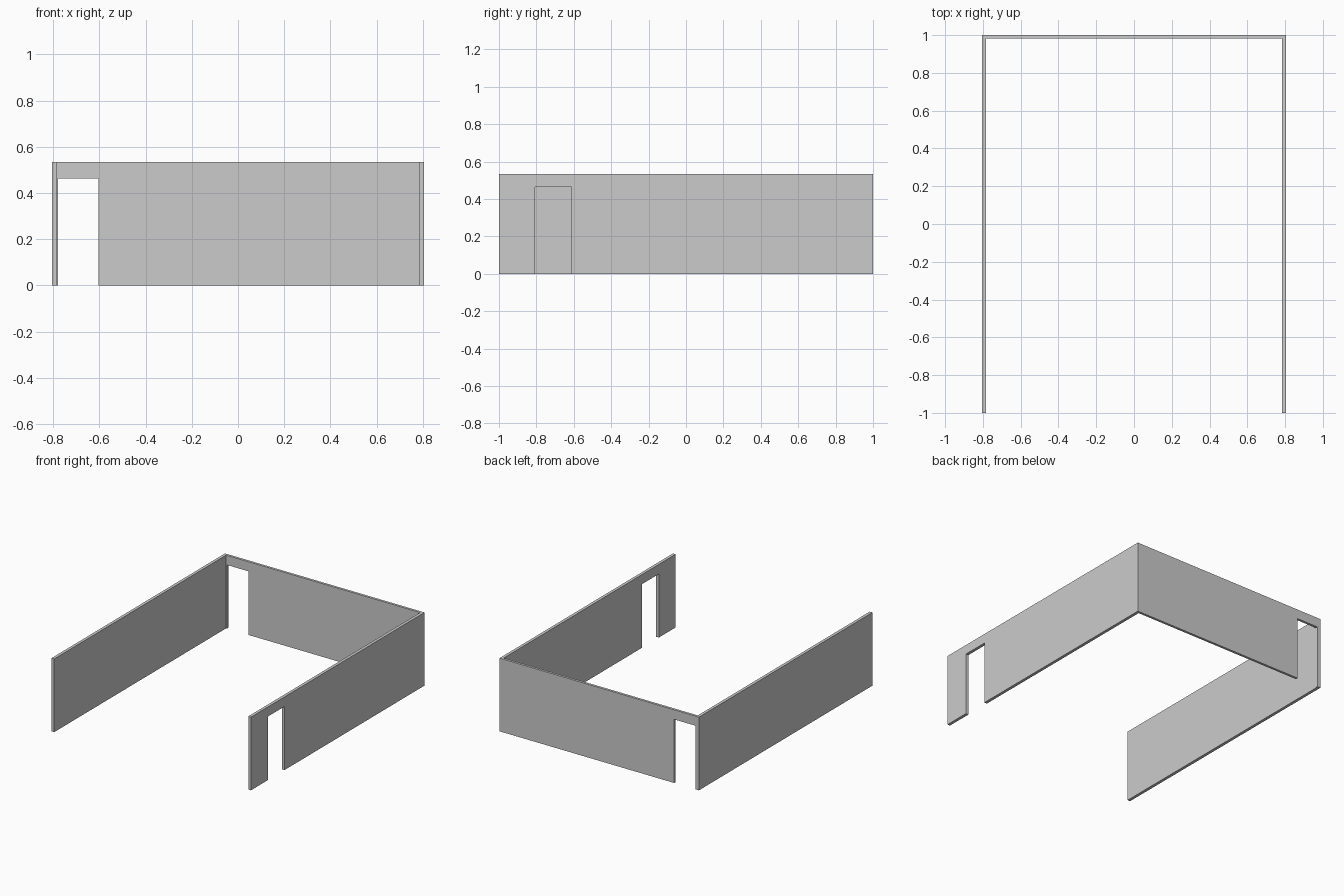
import bpy, bmesh

if "Cube" in bpy.data.objects:
    bpy.data.objects.remove(bpy.data.objects["Cube"])

W, D, H = 0.805, 1.0, 0.534   # half width, half depth, wall height
T, TB = 0.022, 0.018          # side and back wall thickness
DOOR_H = 0.464


def prism(name, outline, z0, z1):
    """Extrude a plan outline from z0 to z1."""
    bm = bmesh.new()
    face = bm.faces.new([bm.verts.new((x, y, z0)) for x, y in outline])
    top = bmesh.ops.extrude_face_region(bm, geom=[face])["geom"]
    verts = [v for v in top if isinstance(v, bmesh.types.BMVert)]
    bmesh.ops.translate(bm, verts=verts, vec=(0, 0, z1 - z0))
    bmesh.ops.recalc_face_normals(bm, faces=bm.faces)
    mesh = bpy.data.meshes.new(name)
    bm.to_mesh(mesh)
    bm.free()
    obj = bpy.data.objects.new(name, mesh)
    bpy.context.collection.objects.link(obj)
    return obj


def cut_door(wall, name, x0, x1, y0, y1):
    """Cut a doorway that opens to the floor."""
    cutter = prism(name, [(x0, y0), (x1, y0), (x1, y1), (x0, y1)], -0.1, DOOR_H)
    cutter.hide_render = True
    mod = wall.modifiers.new(name, 'BOOLEAN')
    mod.operation = 'DIFFERENCE'
    mod.solver = 'EXACT'
    mod.object = cutter
    bpy.context.view_layer.objects.active = wall
    bpy.ops.object.modifier_apply(modifier=name)
    bpy.data.objects.remove(cutter)


# U-shaped walls, open at the front
plan = [(-W, -D), (-W + T, -D), (-W + T, D - TB), (W - T, D - TB),
        (W - T, -D), (W, -D), (W, D), (-W, D)]
walls = prism("room_walls", plan, 0, H)

# Doorways in the back wall and the right wall
cut_door(walls, "back_doorway", -0.778, -0.604, D - 0.1, D + 0.1)
cut_door(walls, "right_doorway", W - 0.1, W + 0.1, -0.806, -0.613)
